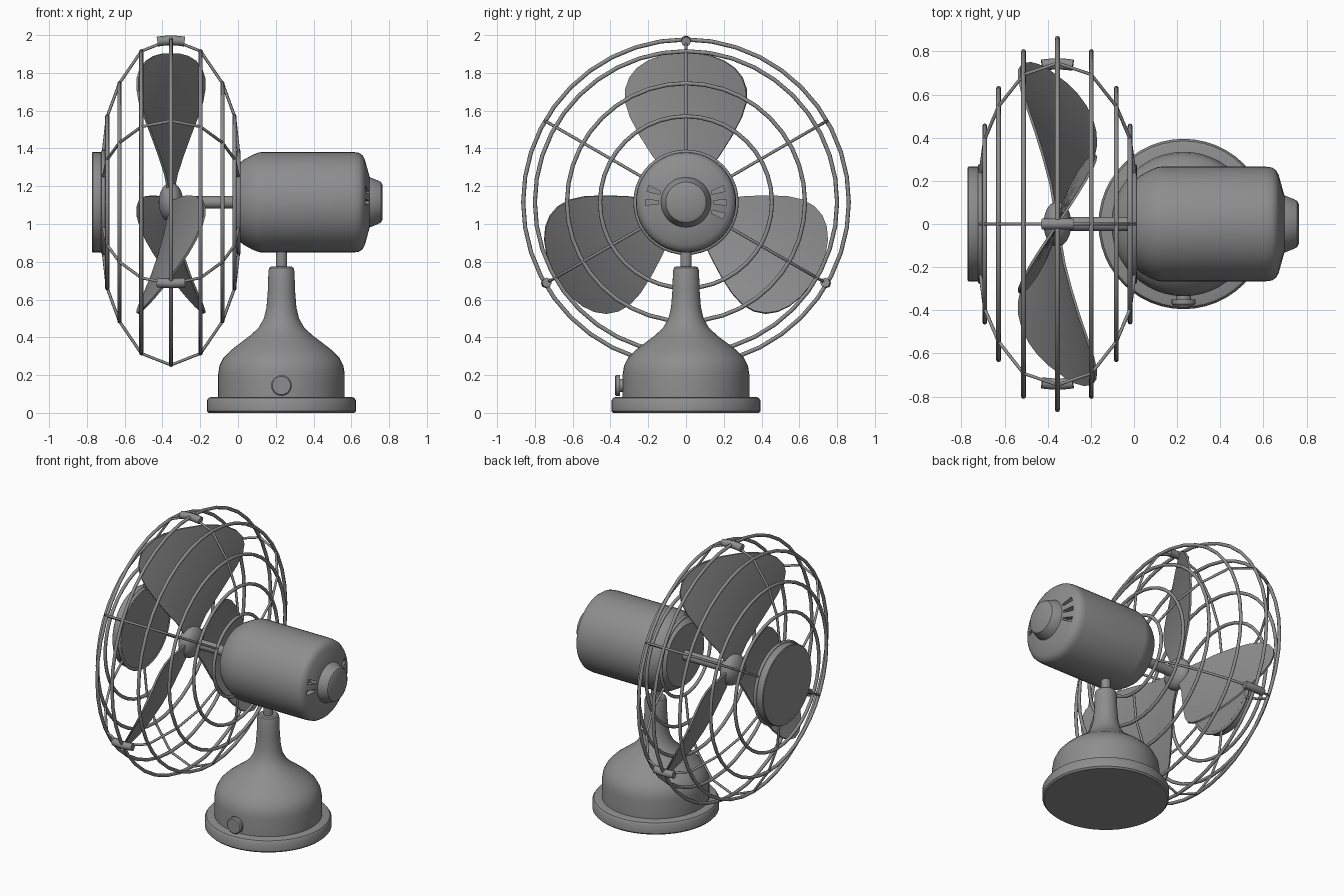
import bpy, bmesh
from math import sin, cos, pi, radians
from mathutils import Matrix, Vector

if "Cube" in bpy.data.objects:
    bpy.data.objects.remove(bpy.data.objects["Cube"])

AXIS_Z = 1.115      # height of the fan axle
CAGE_X = -0.355     # middle plane of the cage
BASE_X = 0.23       # middle of the stand

grey = bpy.data.materials.new("metal_grey")
grey.use_nodes = True
grey.diffuse_color = (0.27, 0.27, 0.27, 1)
grey.node_tree.nodes["Principled BSDF"].inputs["Base Color"].default_value = grey.diffuse_color


def finish(ob, angle=35):
    ob.data.materials.clear()
    ob.data.materials.append(grey)
    bpy.ops.object.select_all(action='DESELECT')
    ob.select_set(True)
    bpy.context.view_layer.objects.active = ob
    bpy.ops.object.shade_smooth_by_angle(angle=radians(angle))
    return ob


def add_mesh(name, bm):
    bmesh.ops.recalc_face_normals(bm, faces=bm.faces)
    me = bpy.data.meshes.new(name)
    bm.to_mesh(me)
    bm.free()
    ob = bpy.data.objects.new(name, me)
    bpy.context.collection.objects.link(ob)
    return ob


def lathe(name, profile, place, steps=48):
    """Turn (height, radius) points around local z, cap both ends, then place."""
    bm = bmesh.new()
    rings = [[bm.verts.new((r * cos(2 * pi * i / steps), r * sin(2 * pi * i / steps), h))
              for i in range(steps)] for h, r in profile]
    for a, b in zip(rings, rings[1:]):
        for i in range(steps):
            j = (i + 1) % steps
            bm.faces.new((a[i], a[j], b[j], b[i]))
    bm.faces.new(rings[0])
    bm.faces.new(rings[-1])
    bm.transform(place)
    return finish(add_mesh(name, bm))


def tube(name, points, radius, closed=False):
    """Round wire through the points."""
    cu = bpy.data.curves.new(name, 'CURVE')
    cu.dimensions = '3D'
    cu.bevel_depth = radius
    cu.bevel_resolution = 2
    cu.use_fill_caps = True
    sp = cu.splines.new('POLY')
    sp.points.add(len(points) - 1)
    for p, co in zip(sp.points, points):
        p.co = (*co, 1)
    sp.use_cyclic_u = closed
    ob = bpy.data.objects.new(name, cu)
    bpy.context.collection.objects.link(ob)
    bpy.ops.object.select_all(action='DESELECT')
    ob.select_set(True)
    bpy.context.view_layer.objects.active = ob
    bpy.ops.object.convert(target='MESH')
    return finish(bpy.context.object, 50)


def polar(x, r, angle):
    """Point at a distance and angle around the axle."""
    return Vector((x, r * cos(angle), AXIS_Z + r * sin(angle)))


upright = Matrix.Translation((BASE_X, 0, 0))
axle = Matrix.Translation((0, 0, AXIS_Z)) @ Matrix.Rotation(pi / 2, 4, 'Y')

# Stand: foot plate, bell-shaped body, neck post
lathe("base_plate", [(0, .385), (.01, .395), (.065, .395), (.08, .385), (.085, .37)], upright)
lathe("base_body", [(.08, .335), (.205, .335), (.25, .328), (.29, .308), (.33, .27), (.37, .218),
                    (.41, .165), (.45, .122), (.5, .093), (.56, .079), (.65, .072),
                    (.75, .069), (.768, .064), (.775, .054)], upright)
lathe("neck_post", [(.76, .03), (.9, .03)], upright, 24)

# Speed knob on the front of the stand
knob = Matrix.Translation((BASE_X, 0, .145)) @ Matrix.Rotation(pi / 2, 4, 'X')
lathe("knob_stem", [(.31, .035), (.355, .035)], knob, 24)
lathe("knob", [(.35, .055), (.37, .055), (.377, .048)], knob, 24)

# Motor housing with end cap
motor = lathe("motor_housing", [(.005, .205), (.03, .225), (.075, .25), (.11, .264), (.13, .266),
                                (.61, .266), (.64, .262), (.66, .248), (.672, .225),
                                (.698, .13)], axle)
lathe("motor_cap", [(.68, .136), (.7, .132), (.735, .118), (.757, .107), (.766, .09)], axle)

# Cooling slots: wedge cutters fanned out on both sides of the cap
bm = bmesh.new()
for side in (0, pi):
    for tilt in (-20, 0, 20):
        turn = Matrix.Rotation(side + radians(tilt), 4, 'X')
        made = bmesh.ops.create_cube(bm, size=1)["verts"]
        for v in made:
            outer = v.co.y > 0
            half = .016 if outer else .008
            v.co = (.69 + .08 * v.co.x, .215 if outer else .145, half if v.co.z > 0 else -half)
            v.co = turn @ v.co + Vector((0, 0, AXIS_Z))
cutter = add_mesh("slot_cutter", bm)
cutter.hide_render = True
cut = motor.modifiers.new("slots", 'BOOLEAN')
cut.operation = 'DIFFERENCE'
cut.solver = 'EXACT'
cut.object = cutter
bpy.context.view_layer.objects.active = motor
bpy.ops.object.modifier_apply(modifier=cut.name)
bpy.data.objects.remove(cutter)
finish(motor)

# Drive shaft and hub
lathe("drive_shaft", [(-.36, .033), (.02, .033)], axle, 24)
lathe("hub", [(CAGE_X - .065 * cos(a), max(.105 * sin(a), .005))
              for a in (pi * i / 12 for i in range(13))], axle, 32)

# Blades: one twisted paddle, turned three times
outline = [(.05, .05), (.15, .105), (.25, .18), (.35, .243), (.45, .295), (.53, .32), (.6, .319),
           (.66, .298), (.71, .258), (.75, .2), (.775, .135), (.788, .06)]
COLUMNS = 10
for n, turn in enumerate((0, 120, 240)):
    bm = bmesh.new()
    rows = []
    for r, half in outline:
        pitch = .21 + .58 * r
        ts = [half * (2 * i / COLUMNS - 1) for i in range(COLUMNS + 1)]
        rows.append([bm.verts.new((pitch * t, t, r)) for t in ts])
    for a, b in zip(rows, rows[1:]):
        for i in range(COLUMNS):
            bm.faces.new((a[i], a[i + 1], b[i + 1], b[i]))
    bm.transform(Matrix.Translation((CAGE_X, 0, AXIS_Z)) @ Matrix.Rotation(radians(turn), 4, 'X'))
    blade = add_mesh(f"blade_{n + 1}", bm)
    solid = blade.modifiers.new("thickness", 'SOLIDIFY')
    solid.thickness = .012
    solid.offset = 0
    bpy.context.view_layer.objects.active = blade
    bpy.ops.object.modifier_apply(modifier=solid.name)
    finish(blade)

# Cage: rings, and six bowed wires that join them
half_cage = [(.358, .268), (.337, .455), (.273, .63), (.157, .8), (0, .862)]
stations = [(CAGE_X - dx, r) for dx, r in half_cage]
stations += [(CAGE_X + dx, r) for dx, r in reversed(half_cage[:-1])]
for n, (x, r) in enumerate(stations):
    tube(f"cage_ring_{n + 1}", [polar(x, r, 2 * pi * i / 40) for i in range(40)], .011, True)
for n in range(6):
    angle = radians(30 + 60 * n)
    tube(f"cage_wire_{n + 1}", [polar(x, r, angle) for x, r in stations], .008)

# Clips that join the two halves of the cage
for n, deg in enumerate((90, 210, 330)):
    path = [polar(CAGE_X + dx, .857 - 1.3 * dx * dx, radians(deg))
            for dx in (-.072, -.05, -.025, 0, .025, .05, .072)]
    tube(f"cage_clip_{n + 1}", path, .026)

# Round badge plate at the middle of the cage
lathe("cage_centre_plate", [(-.772, .262), (-.768, .266), (-.715, .266), (-.706, .26)], axle)
